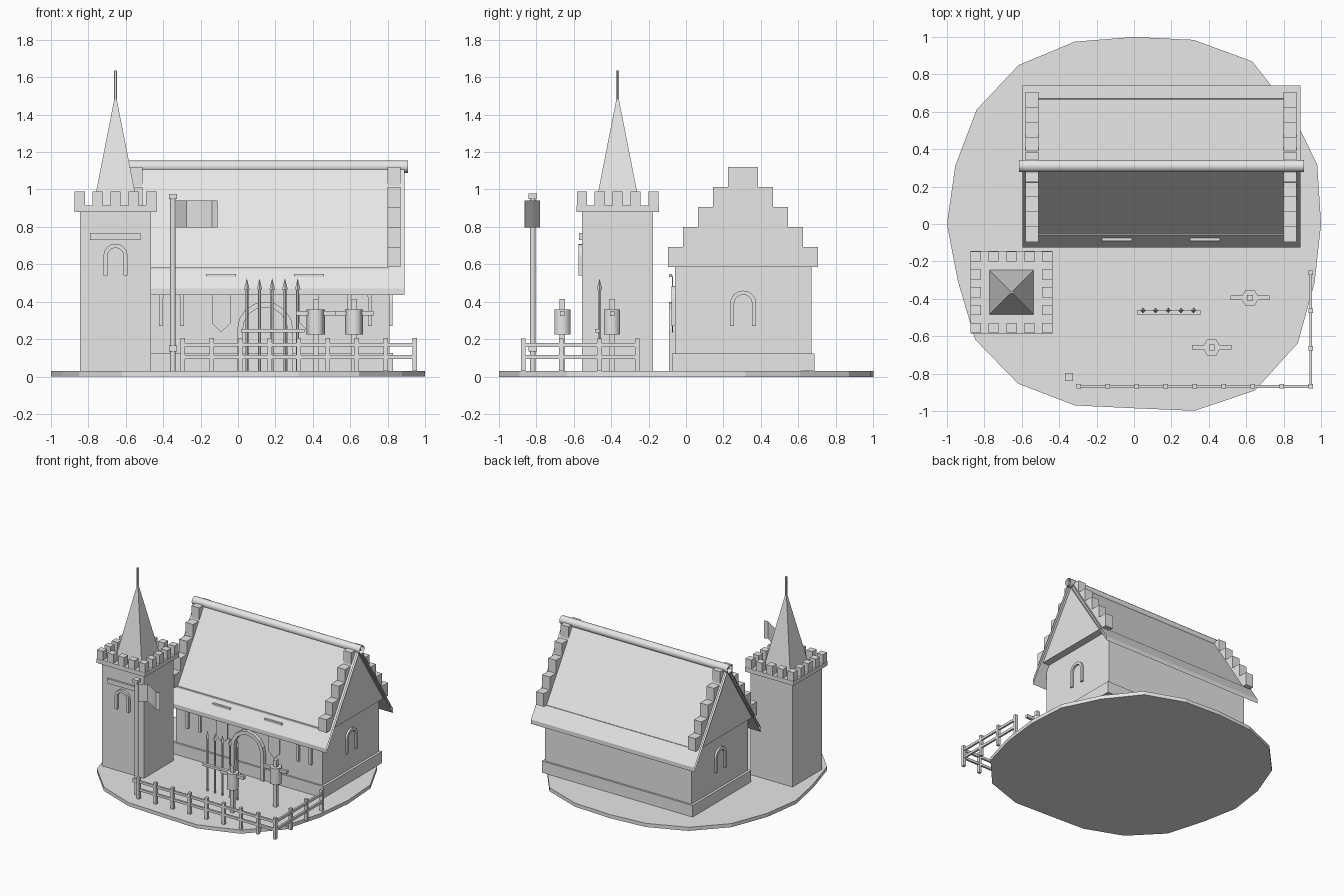
import bpy, bmesh, math
from math import sin, cos, pi, radians

if "Cube" in bpy.data.objects:
    bpy.data.objects.remove(bpy.data.objects["Cube"])

stone = bpy.data.materials.new("light_grey")
stone.diffuse_color = (0.8, 0.8, 0.8, 1)
stone.use_nodes = True
stone.node_tree.nodes["Principled BSDF"].inputs["Base Color"].default_value = stone.diffuse_color


def make(name, verts, faces, smooth=False):
    me = bpy.data.meshes.new(name)
    me.from_pydata(verts, [], faces)
    bm = bmesh.new()
    bm.from_mesh(me)
    bmesh.ops.recalc_face_normals(bm, faces=bm.faces)
    if smooth:
        for f in bm.faces:
            f.smooth = len(f.verts) == 4
        for e in bm.edges:
            if any(len(f.verts) != 4 for f in e.link_faces):
                e.smooth = False
    bm.to_mesh(me)
    bm.free()
    me.materials.append(stone)
    ob = bpy.data.objects.new(name, me)
    bpy.context.collection.objects.link(ob)
    return ob


def prism(name, pts, axis, a, b, caps=True, smooth=False, top=1.0):
    """Extrude a closed 2D profile along an axis, optionally tapered."""
    place = {'x': lambda p, t: (t, p[0], p[1]),
             'y': lambda p, t: (p[0], t, p[1]),
             'z': lambda p, t: (p[0], p[1], t)}[axis]
    n = len(pts)
    cx, cy = sum(p[0] for p in pts) / n, sum(p[1] for p in pts) / n
    end = [(cx + (p[0] - cx) * top, cy + (p[1] - cy) * top) for p in pts]
    verts = [place(p, a) for p in pts] + [place(p, b) for p in end]
    faces = [(i, (i + 1) % n, n + (i + 1) % n, n + i) for i in range(n)]
    if caps:
        faces += [tuple(range(n)), tuple(range(n, 2 * n))]
    return make(name, verts, faces, smooth)


def box(name, x0, x1, y0, y1, z0, z1):
    return prism(name, [(x0, y0), (x1, y0), (x1, y1), (x0, y1)], 'z', z0, z1)


def ring(cx, cy, r, n, turn=0.0):
    return [(cx + r * cos(2 * pi * i / n + turn), cy + r * sin(2 * pi * i / n + turn)) for i in range(n)]


def cone(name, base, z0, tip):
    n = len(base)
    return make(name, [(x, y, z0) for x, y in base] + [tip],
                [(i, (i + 1) % n, n) for i in range(n)] + [tuple(range(n))])


def arch(name, c, z0, w, h, t, axis, a, b):
    """Round-headed frame in a wall plane, raised from a to b along the axis."""
    def outline(r):
        zc = z0 + h - w / 2
        return [(c - r, z0)] + [(c - r * cos(pi * i / 8), zc + r * sin(pi * i / 8)) for i in range(9)] + [(c + r, z0)]
    return prism(name, outline(w / 2) + outline(w / 2 - t)[::-1], axis, a, b)


# Ground: uneven twenty-sided disc
radii = [1.0, 1.03, 1.035, 1.075, 1.035, 1.0, 1.025, 1.05, 1.04, 1.005,
         1.0, .99, 1.05, 1.055, 1.02, .985, 1.05, 1.1, 1.083, 1.015]
prism("ground", [(r * cos(radians(18 * i)), r * sin(radians(18 * i))) for i, r in enumerate(radii)],
      'z', 0, 0.03)

# Hall: walls, plinth, stepped gables
CX, CY = 0.145, 0.305
box("hall_walls", -0.52, 0.81, -0.06, 0.67, 0.03, 0.585)
box("hall_plinth", -0.54, 0.83, -0.075, 0.685, 0.03, 0.125)
right = []
for i in range(5):
    hw = 0.40 - 0.08 * i
    right += [(hw, 0.585 + 0.107 * i), (hw, 0.585 + 0.107 * (i + 1))]
steps = [(CY + u, z) for u, z in right] + [(CY - u, z) for u, z in reversed(right)]
for side, a, b in (("right", 0.80, 0.87), ("left", -0.58, -0.51)):
    prism(side + "_stepped_gable", steps, 'x', a, b)

# Roof shell and ridge roll, both open at the ends
prism("roof", [(CY, 1.145), (CY - .43, .47), (CY - .43, .435), (CY, 1.10),
               (CY + .435, .435), (CY + .435, .47)], 'x', -0.595, 0.89, caps=False)
prism("ridge_roll", ring(CY + .005, 1.122, 0.033, 12), 'x', -0.615, 0.91, caps=False, smooth=True)

# Door and window frames
arch("door_frame", CX, 0.03, 0.30, 0.37, 0.03, 'y', -0.09, -0.055)
for i, x in enumerate((-0.355, 0.65)):
    arch(f"front_window_{i}", x, 0.27, 0.135, 0.215, 0.022, 'y', -0.077, -0.055)
arch("right_window", CY, 0.27, 0.14, 0.19, 0.022, 'x', 0.805, 0.826)
arch("left_window", CY, 0.27, 0.14, 0.19, 0.022, 'x', -0.536, -0.515)

# Hanging banners with their rods
for i, x in enumerate((-0.09, 0.38)):
    prism(f"banner_{i}", [(x - .05, .54), (x + .05, .54), (x + .05, .285), (x, .237), (x - .05, .285)],
          'y', -0.076, -0.07)
    box(f"banner_rod_{i}", x - .08, x + .08, -0.092, -0.075, 0.532, 0.548)

# Tower
TX, TY = -0.655, -0.365
box("tower_shaft", TX - .19, TX + .19, TY - .19, TY + .19, 0.03, 0.88)
box("tower_cap", TX - .22, TX + .22, TY - .22, TY + .22, 0.88, 0.915)
for i in range(-2, 3):
    for j in range(-2, 3):
        if max(abs(i), abs(j)) == 2:
            x, y = TX + .0955 * i, TY + .0955 * j
            box("merlon", x - .027, x + .027, y - .027, y + .027, 0.915, 0.988)
cone("spire", ring(TX, TY, 0.118 * math.sqrt(2), 4, pi / 4), 0.915, (TX, TY, 1.515))
prism("finial", ring(TX, TY, 0.009, 6), 'z', 1.48, 1.635)
arch("tower_window", TX, 0.54, 0.13, 0.17, 0.022, 'y', -0.575, -0.55)
box("tower_ledge", TX - .135, TX + .135, -0.57, -0.55, 0.73, 0.768)

# Flagpole and waving flag
FX, FY = -0.348, -0.818
prism("flagpole", ring(FX, FY, 0.015, 8), 'z', 0.03, 0.96, smooth=True)
box("pole_top", FX - .022, FX + .022, FY - .022, FY + .022, 0.95, 0.977)
box("pole_collar", FX - .022, FX + .022, FY - .022, FY + .022, 0.135, 0.165)
wave = [(-.335, 0), (-.275, .038), (-.205, 0), (-.14, -.045), (-.11, -.035)]
n = len(wave)
make("flag", [(x, FY + d, z) for z in (0.797, 0.942) for x, d in wave],
     [(i, i + 1, n + i + 1, n + i) for i in range(n - 1)])

# Fence: front run and right run
X0, X1, Y0, Y1 = -0.295, 0.945, -0.868, -0.26
posts = [(X0 + (X1 - X0) * i / 8, Y0) for i in range(9)] + [(X1, Y0 + (Y1 - Y0) * i / 3) for i in range(1, 4)]
for x, y in posts:
    box("fence_post", x - .012, x + .012, y - .012, y + .012, 0.03, 0.205)
for z in (0.095, 0.16):
    box("front_rail", X0, X1, Y0 - .008, Y0 + .008, z, z + .02)
    box("right_rail", X1 - .008, X1 + .008, Y0, Y1, z, z + .02)

# Spear rack
box("spear_rack_bar", 0.015, 0.355, -0.485, -0.46, 0.235, 0.255)
for i in range(5):
    x, y = 0.047 + 0.068 * i, -0.462
    prism("spear_shaft", ring(x, y, 0.008, 6), 'z', 0.03, 0.47)
    cone("spear_head", ring(x, y, 0.015, 4), 0.465, (x, y, 0.525))

# Training dummies: post, arms, stuffed body
for x, y in ((0.62, -0.395), (0.415, -0.66)):
    box("dummy_post", x - .015, x + .015, y - .015, y + .015, 0.03, 0.415)
    box("dummy_arms", x - .105, x + .105, y - .012, y + .012, 0.325, 0.35)
    prism("dummy_body", ring(x, y, 0.049, 6), 'z', 0.225, 0.358, smooth=True)
    for f in bpy.data.objects[-1].data.polygons:
        if len(f.vertices) != 4:
            f.use_smooth = False
